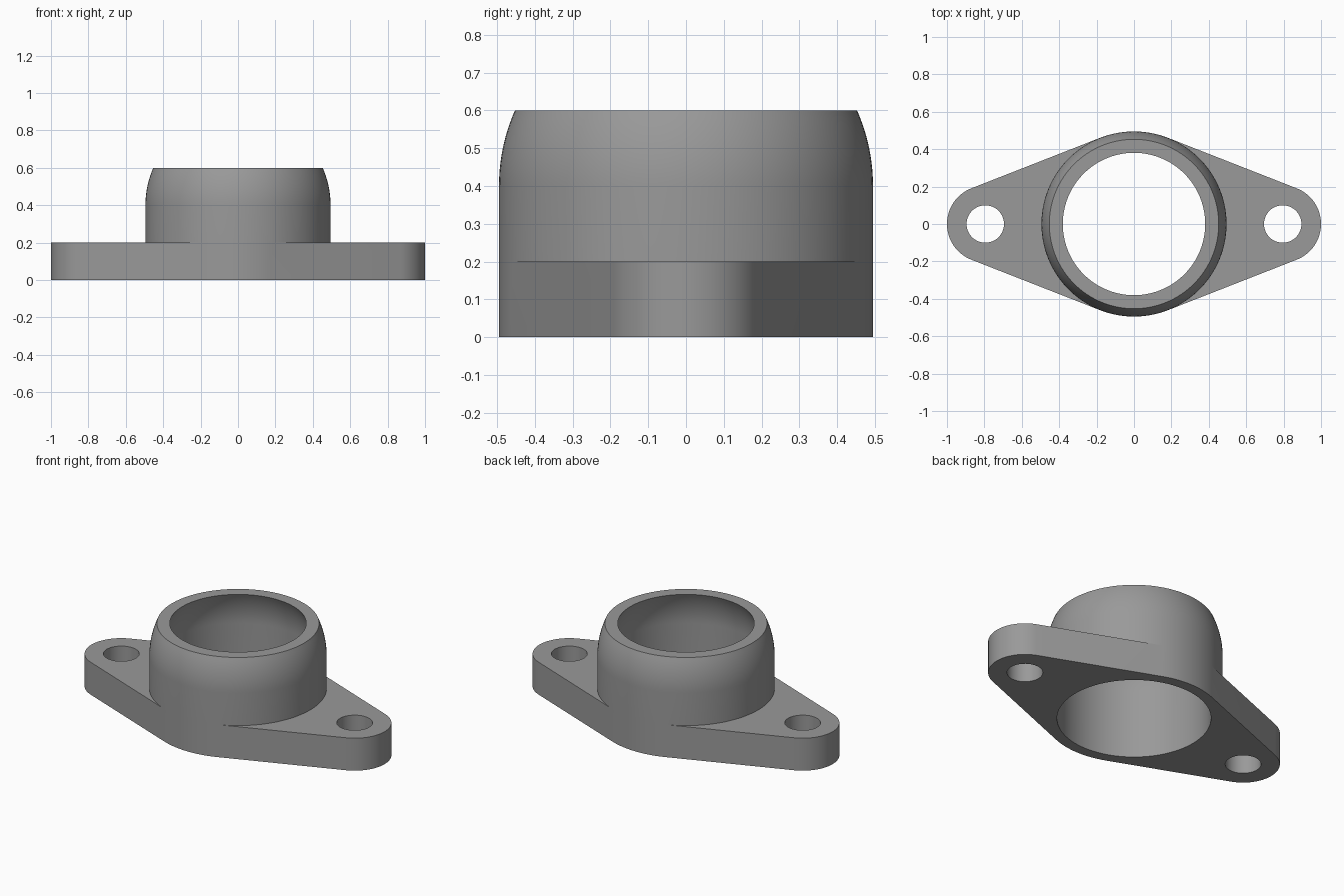
import bpy, bmesh, math

if "Cube" in bpy.data.objects:
    bpy.data.objects.remove(bpy.data.objects["Cube"])

R_OUT, R_IN = 0.495, 0.43        # collar outer wall and bore
R_END, R_HOLE, X_EAR = 0.205, 0.1, 0.795
H_PLATE, H_BELT, H_TOP = 0.2, 0.4, 0.6
TANGENT = math.acos((R_OUT - R_END) / X_EAR)   # where the straight sides leave the collar

bm = bmesh.new()


def ring(angles, r, z, cx=0.0):
    return [bm.verts.new((cx + r * math.cos(a), r * math.sin(a), z)) for a in angles]


def span(a, b, n):
    return [a + (b - a) * i / n for i in range(n)]


def strip(low, high, closed=True, keep=lambda i: True):
    n = len(low)
    for i in range(n if closed else n - 1):
        if keep(i):
            j = (i + 1) % n
            bm.faces.new((low[i], low[j], high[j], high[i]))


def edges_of(loop):
    edges = []
    for a, b in zip(loop, loop[1:] + loop[:1]):
        edges.append(bm.edges.get((a, b)) or bm.edges.new((a, b)))
    return edges


def fill(*loops):
    bmesh.ops.triangle_fill(bm, use_beauty=True, edges=[e for l in loops for e in edges_of(l)])


# Collar angles, split at the tangent points: right ear, back, left ear, front
N_EAR, N_MID = 44, 14
T, PI = TANGENT, math.pi
angles = (span(-T, T, N_EAR) + span(T, PI - T, N_MID)
          + span(PI - T, PI + T, N_EAR) + span(PI + T, 2 * PI - T, N_MID))
COUNT = len(angles)
HALF = N_EAR + N_MID


def exposed(i):
    return i % HALF >= N_EAR


# Collar: straight wall, then a spherical shoulder, same inside
dome = [H_BELT + (H_TOP - H_BELT) * i / 10 for i in range(11)]


def shoulder(r):
    return [ring(angles, math.sqrt(r * r - (z - H_BELT) ** 2), z) for z in dome]


outer = [ring(angles, R_OUT, H_PLATE)] + shoulder(R_OUT)
inner = [ring(angles, R_IN, 0)] + shoulder(R_IN)
for wall in (outer, inner):
    for low, high in zip(wall, wall[1:]):
        strip(low, high)
strip(outer[-1], inner[-1])      # flat rim

# Plate: the lower wall shows only between the ears
base = [bm.verts.new((v.co.x, v.co.y, 0)) if exposed(i) or exposed(i - 1) else None
        for i, v in enumerate(outer[0])]
strip(base, outer[0], keep=exposed)

# Ears with rounded ends and bolt holes
bottom_outline, bottom_holes = [], []
for side in (0, 1):
    cx = X_EAR * (1 - 2 * side)
    start = side * HALF
    end_angles = span(-T + PI * side, T + PI * side, 32) + [T + PI * side]
    hole_angles = span(0, 2 * PI, 48)
    end_low, end_high = (ring(end_angles, R_END, z, cx) for z in (0, H_PLATE))
    hole_low, hole_high = (ring(hole_angles, R_HOLE, z, cx) for z in (0, H_PLATE))
    first, last = start, start + N_EAR
    low = [base[first]] + end_low + [base[last]]
    high = [outer[0][first]] + end_high + [outer[0][last]]
    strip(low, high, closed=False)
    strip(hole_low, hole_high)
    fill(high + outer[0][first + 1:last][::-1], hole_high)
    bottom_outline += low + base[last + 1:start + HALF]
    bottom_holes.append(hole_low)
fill(bottom_outline, inner[0], *bottom_holes)   # underside

bmesh.ops.recalc_face_normals(bm, faces=bm.faces[:])
mesh = bpy.data.meshes.new("flange_housing")
bm.to_mesh(mesh)
bm.free()

housing = bpy.data.objects.new("flange_housing", mesh)
bpy.context.collection.objects.link(housing)
grey = bpy.data.materials.new("metal_grey")
grey.diffuse_color = (0.32, 0.32, 0.32, 1)
grey.use_nodes = True
grey.node_tree.nodes["Principled BSDF"].inputs["Base Color"].default_value = grey.diffuse_color
mesh.materials.append(grey)

bpy.context.view_layer.objects.active = housing
housing.select_set(True)
bpy.ops.object.shade_smooth_by_angle(angle=math.radians(20))
